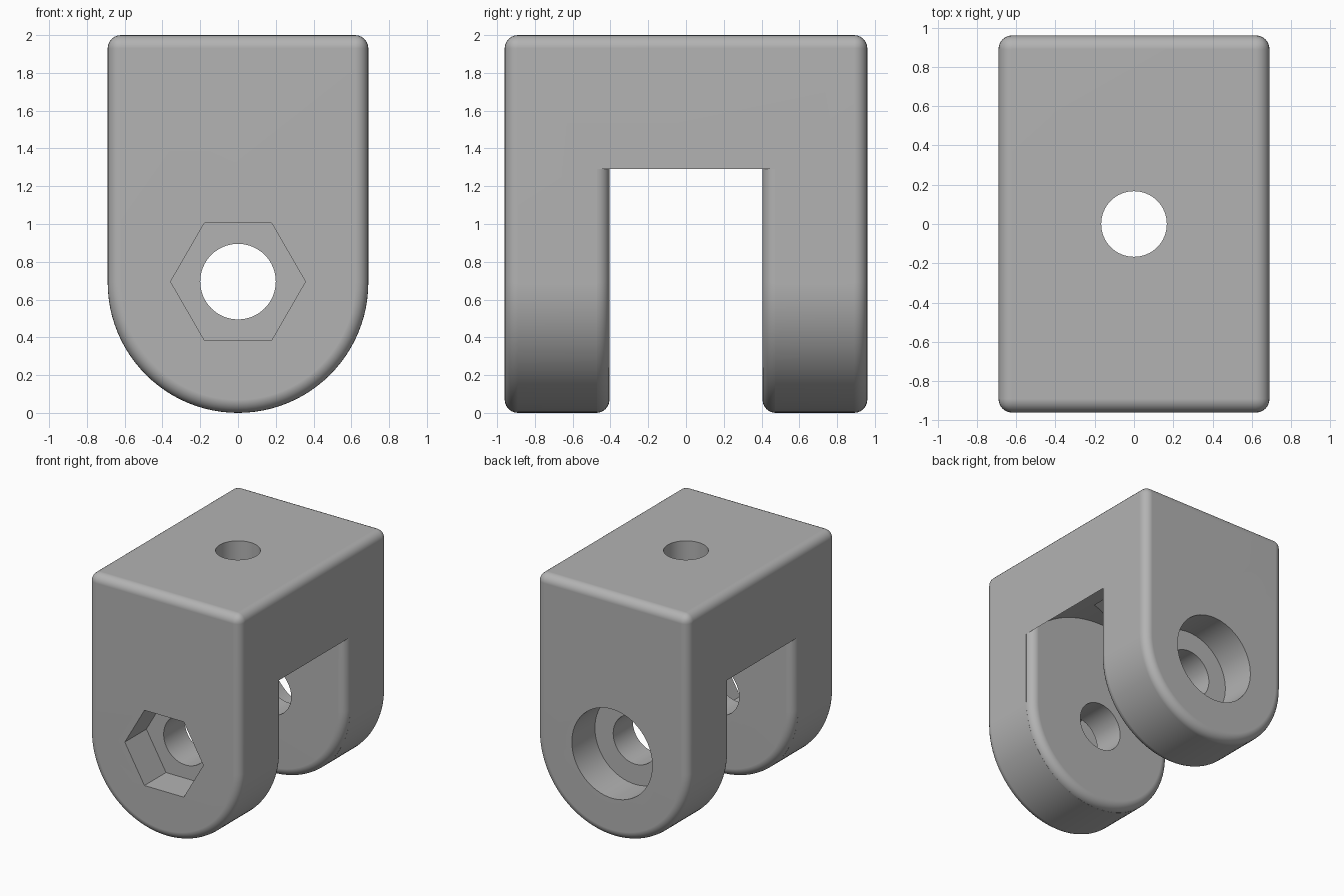
import bpy, bmesh, math

if "Cube" in bpy.data.objects:
    bpy.data.objects.remove(bpy.data.objects["Cube"], do_unlink=True)

HALF_W, HALF_D, TOP = 0.69, 0.96, 2.0
AXIS_Z = 0.69          # height of the cross pin
SLOT_Y, SLOT_Z = 0.405, 1.29
FILLET = 0.07

grey = bpy.data.materials.new("plain grey")
grey.use_nodes = True
grey.diffuse_color = (0.45, 0.45, 0.45, 1)
grey.node_tree.nodes["Principled BSDF"].inputs["Base Color"].default_value = (0.45, 0.45, 0.45, 1)


def prism(name, outline, y0, y1):
    """Extrude an x-z outline along y."""
    bm = bmesh.new()
    face = bm.faces.new([bm.verts.new((x, y0, z)) for x, z in outline])
    new = bmesh.ops.extrude_face_region(bm, geom=[face])["geom"]
    bmesh.ops.translate(bm, vec=(0, y1 - y0, 0),
                        verts=[v for v in new if isinstance(v, bmesh.types.BMVert)])
    bmesh.ops.recalc_face_normals(bm, faces=bm.faces)
    mesh = bpy.data.meshes.new(name)
    bm.to_mesh(mesh)
    bm.free()
    mesh.materials.append(grey)
    ob = bpy.data.objects.new(name, mesh)
    bpy.context.collection.objects.link(ob)
    return ob


def arc(radius, start, end, steps, z=AXIS_Z):
    angles = [math.radians(start + (end - start) * i / steps) for i in range(steps + 1)]
    return [(radius * math.cos(a), z + radius * math.sin(a)) for a in angles]


def activate(ob):
    bpy.ops.object.select_all(action='DESELECT')
    ob.select_set(True)
    bpy.context.view_layer.objects.active = ob


def rounded_block(name, y0, y1):
    """Block with a half-round bottom and filleted rims."""
    outline = arc(HALF_W, 180, 360, 48) + [(HALF_W, TOP), (-HALF_W, TOP)]
    ob = prism(name, outline, y0, y1)
    mod = ob.modifiers.new("fillet", 'BEVEL')
    mod.width, mod.segments = FILLET, 6
    mod.limit_method, mod.angle_limit = 'ANGLE', math.radians(30)
    mod.use_clamp_overlap = False
    activate(ob)
    bpy.ops.object.modifier_apply(modifier=mod.name)
    return ob


def cut(ob, cutter):
    mod = ob.modifiers.new("cut", 'BOOLEAN')
    mod.operation, mod.solver, mod.object = 'DIFFERENCE', 'EXACT', cutter
    activate(ob)
    bpy.ops.object.modifier_apply(modifier=mod.name)
    bpy.data.objects.remove(cutter, do_unlink=True)


def drill(ob, radius, sides, location, depth, rotation):
    bpy.ops.mesh.primitive_cylinder_add(vertices=sides, radius=radius, depth=depth,
                                        location=location, rotation=rotation)
    cut(ob, bpy.context.object)


bracket = rounded_block("clevis_bracket", -HALF_D, HALF_D)

# Slot with an arched ceiling, shaped around the filleted inner leg rims
dz = SLOT_Z - AXIS_Z
spread = math.degrees(math.atan2(dz, HALF_W))
ceiling = arc(math.hypot(HALF_W, dz), spread, 180 - spread, 40)
outline = [(-1, -1), (1, -1), (1, SLOT_Z)] + ceiling + [(-1, SLOT_Z)]
reach = SLOT_Y + FILLET * 0.94
slot = prism("slot_cutter", outline, -reach, reach)
for y0, y1 in ((-HALF_D, -SLOT_Y), (SLOT_Y, HALF_D)):
    cut(slot, rounded_block("leg_cutter", y0, y1))
cut(bracket, slot)

# Cross pin hole, hexagonal nut pocket in front, round counterbore behind
along_y = (math.pi / 2, 0, 0)
drill(bracket, 0.2, 64, (0, 0, AXIS_Z + 0.005), 3, along_y)
hex_turn = (math.pi / 2, math.pi / 6, 0)
drill(bracket, 0.357, 6, (0, -HALF_D, AXIS_Z + 0.005), 0.56, hex_turn)
drill(bracket, 0.366, 64, (0, HALF_D, AXIS_Z + 0.005), 0.6, along_y)

# Top bolt hole with a nut pocket in the slot ceiling
drill(bracket, 0.167, 64, (0, 0, TOP), 1.4, (0, 0, 0))
drill(bracket, 0.31, 6, (0, 0, 1.55), 0.4, (0, 0, 0))

# Smooth fillets and bores, flat faces kept flat
activate(bracket)
bpy.ops.object.shade_smooth_by_angle(angle=math.radians(30))
normals = bracket.modifiers.new("flat_faces", 'WEIGHTED_NORMAL')
normals.keep_sharp = True
